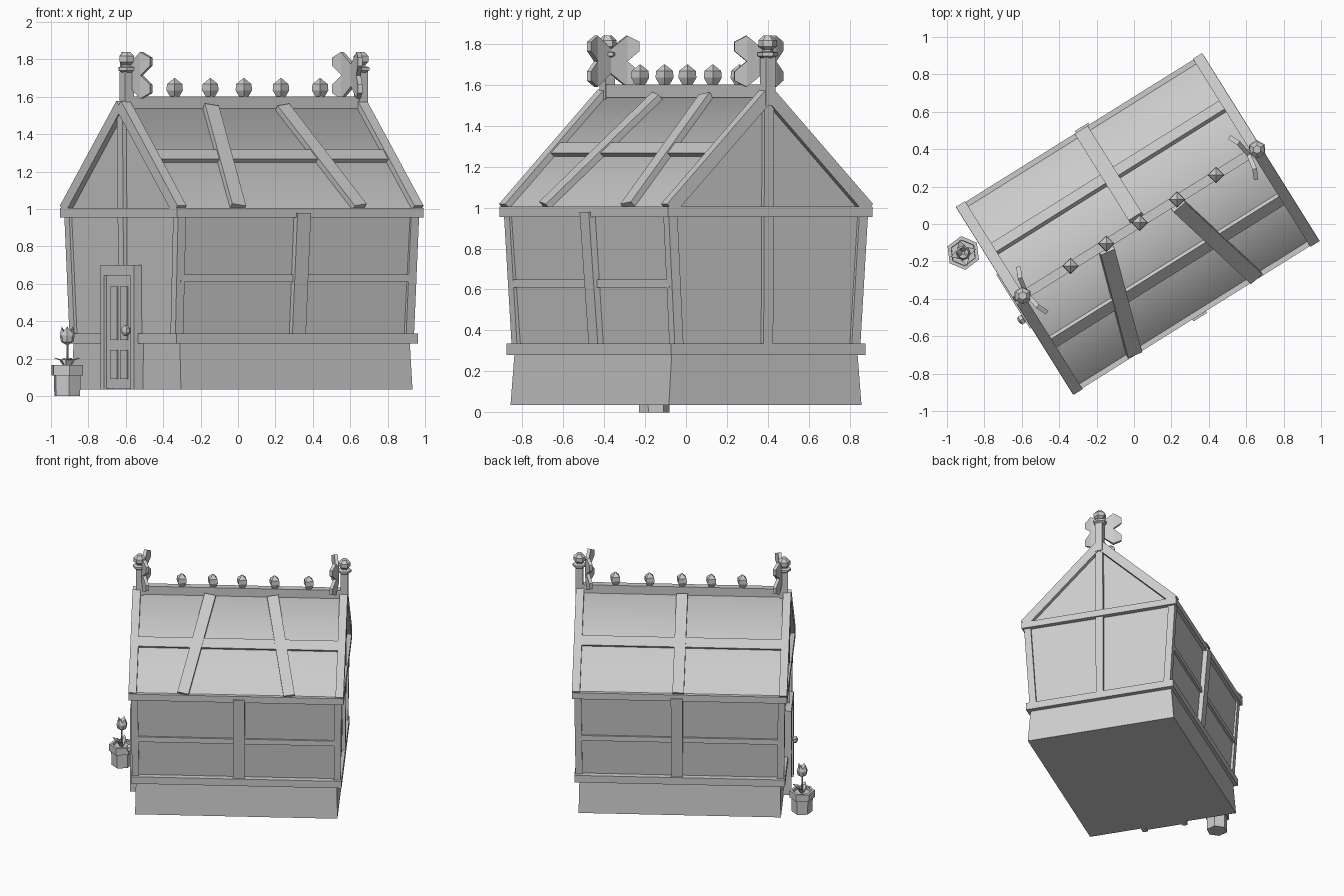
import bpy, bmesh, math
from mathutils import Vector, Matrix

if "Cube" in bpy.data.objects:
    bpy.data.objects.remove(bpy.data.objects["Cube"])

ANG = math.radians(32)
M = Matrix.Translation((0.02, 0, 0)) @ Matrix.Rotation(ANG, 4, 'Z')   # house frame: x along ridge
I = Matrix.Identity(4)


def make(name, verts, faces, mat=M, smooth=()):
    me = bpy.data.meshes.new(name)
    me.from_pydata([tuple(v) for v in verts], [], faces)
    bm = bmesh.new()
    bm.from_mesh(me)
    bmesh.ops.recalc_face_normals(bm, faces=bm.faces)
    bm.to_mesh(me)
    bm.free()
    for i in smooth:
        me.polygons[i].use_smooth = True
    ob = bpy.data.objects.new(name, me)
    ob.matrix_world = mat
    bpy.context.collection.objects.link(ob)
    return ob


BOX = [(0, 3, 2, 1), (4, 5, 6, 7), (0, 1, 5, 4), (1, 2, 6, 5), (2, 3, 7, 6), (3, 0, 4, 7)]
SQ = [(-1, -1), (1, -1), (1, 1), (-1, 1)]


def frustum(name, bottom, top, z0, z1):
    v = [(bottom[0] * x, bottom[1] * y, z0) for x, y in SQ]
    v += [(top[0] * x, top[1] * y, z1) for x, y in SQ]
    return make(name, v, BOX)


def beam(name, p0, p1, side, w, t):
    """Box from p0 to p1, w wide along side, t deep across it."""
    p0, p1, s = Vector(p0), Vector(p1), Vector(side)
    d = (p1 - p0).normalized()
    s = (s - d * s.dot(d)).normalized()
    n = d.cross(s)
    return make(name, [p + s * x * w / 2 + n * y * t / 2 for p in (p0, p1) for x, y in SQ], BOX)


def lathe(name, prof, n, c=(0, 0), rot=0.0, mat=M):
    v = [(c[0] + r * math.cos(rot + math.tau * k / n), c[1] + r * math.sin(rot + math.tau * k / n), z)
         for r, z in prof for k in range(n)]
    f = [(i * n + k, i * n + (k + 1) % n, (i + 1) * n + (k + 1) % n, (i + 1) * n + k)
         for i in range(len(prof) - 1) for k in range(n)]
    f += [tuple(range(n))[::-1], tuple(range((len(prof) - 1) * n, len(prof) * n))]
    return make(name, v, f, mat)


# Stone base, sill and wall plate
frustum("foundation", (.73, .555), (.725, .535), .035, .29)
frustum("sill", (.76, .56), (.76, .56), .28, .335)
frustum("wall_plate", (.777, .588), (.777, .588), .955, 1.005)

# Plaster walls and roof as one shell
v = [(.735 * x, .513 * y, .3) for x, y in SQ] + [(.745 * x, .565 * y, 1.0) for x, y in SQ]
v += [(-.745, 0, 1.555), (.745, 0, 1.555)]
make("walls_and_roof", v, [(4, 5, 9, 8), (6, 7, 8, 9), (0, 1, 5, 4), (2, 3, 7, 6),
                           (1, 2, 6, 9, 5), (3, 0, 4, 8, 7), (0, 3, 2, 1)], smooth=(0, 1))


def roof(u, a):
    """Point on the roof surface at distance a from the ridge (signed)."""
    return Vector((u, a, 1.0 + .555 * (1 - abs(a) / .565)))


X, Y, Z = (1, 0, 0), (0, 1, 0), (0, 0, 1)

# Corner posts, rafters on the gable edges, gable king posts
for su in (-1, 1):
    for sv in (-1, 1):
        beam("corner_post", (su * .727, sv * .508, .3), (su * .735, sv * .55, .98), X, .05, .05)
        beam("gable_rafter", roof(su * .747, sv * .57), roof(su * .747, 0), X, .058, .065)
    beam("king_post", (su * .737, 0, .3), (su * .747, 0, 1.54), Y, .055, .045)

# Long wall framing and purlins
for sv in (-1, 1):
    beam("wall_stud", (.02, sv * .518, .31), (.02, sv * .572, .98), X, .085, .055)
    beam("wall_rail", (-.73, sv * .533, .63), (.73, sv * .533, .63), Z, .04, .04)
    beam("purlin", roof(-.74, sv * .285), roof(.74, sv * .285), (0, sv, -.98), .075, .05)

# Roof braces: two leaning ones in front, one straight behind
for u0, u1, sv in ((-.215, -.383, -1), (.236, .383, -1), (.01, .01, 1)):
    beam("roof_brace", roof(u1, sv * .565), roof(u0, sv * .02), X, .082, .065)

# Ridge beam and the buds standing on it
beam("ridge_beam", (-.745, 0, 1.57), (.75, 0, 1.57), Y, .05, .065)
for u in (-.423, -.198, .013, .247, .494):
    lathe("ridge_bud", [(.012, 1.585), (.03, 1.61), (.044, 1.635), (.041, 1.668), (.002, 1.70)],
          4, (u, 0), -ANG)

# Ridge end posts with turned finials and curved cross crests
for u, cu in ((-.725, -.69), (.752, .712)):
    beam("finial_post", (u, 0, 1.5), (u, 0, 1.735), X, .055, .055)
    lathe("finial", [(.03, 1.73), (.05, 1.742), (.05, 1.758), (.026, 1.764), (.026, 1.772),
                     (.045, 1.787), (.045, 1.817), (.022, 1.84)], 6, (u, 0))
    bm = bmesh.new()
    quads = ([(0, 0), (.085, 0), (.085, .125), (0, .06)],
             [(.085, 0), (.14, .05), (.14, .095), (.085, .125)])
    for sy in (-1, 1):
        for sz in (-1, 1):
            for q in quads:
                pts = [bm.verts.new((cu - math.copysign(2.0, cu) * y * y, sy * y, 1.715 + sz * z)) for y, z in q]
                bm.faces.new(pts if sy * sz > 0 else pts[::-1])
    bmesh.ops.remove_doubles(bm, verts=bm.verts, dist=1e-4)
    bmesh.ops.solidify(bm, geom=bm.faces[:], thickness=.024)
    bmesh.ops.recalc_face_normals(bm, faces=bm.faces)
    me = bpy.data.meshes.new("ridge_crest")
    bm.to_mesh(me)
    bm.free()
    ob = bpy.data.objects.new("ridge_crest", me)
    ob.matrix_world = M
    bpy.context.collection.objects.link(ob)

# Door with frame, raised panels and knob
for sv in (-1, 1):
    beam("door_jamb", (-.755, sv * .152, .035), (-.755, sv * .152, .70), Y, .036, .06)
    beam("door_panel_top", (-.768, sv * .05, .30), (-.768, sv * .05, .585), Y, .07, .02)
    beam("door_panel_bottom", (-.768, sv * .05, .09), (-.768, sv * .05, .245), Y, .07, .02)
beam("door_header", (-.755, -.17, .673), (-.755, .17, .673), Z, .055, .06)
beam("door", (-.745, 0, .04), (-.745, 0, .65), Y, .28, .05)
knob = lathe("door_knob", [(.012, 0), (.012, .015), (.028, .022), (.028, .042), (.01, .052)], 6)
knob.matrix_world = M @ Matrix.Translation((-.765, -.105, .35)) @ Matrix.Rotation(-math.pi / 2, 4, 'Y')

# Flower pot with soil recess
P = Matrix.Translation((-.913, -.155, 0))
lathe("flower_pot", [(.075, 0), (.077, .11), (.091, .11), (.091, .165), (.07, .165), (.068, .145)],
      6, rot=math.radians(37), mat=P)

# Stem, leaves and tulip head
lathe("flower_stem", [(.007, .14), (.006, .29)], 5, mat=P)
for k in range(4):
    lf = [(.005, -.01, .145), (.005, .01, .145), (.035, .02, .195), (.035, -.02, .195), (.07, 0, .205)]
    leaf = make("flower_leaf", lf, [(0, 1, 2, 3), (3, 2, 4)], P @ Matrix.Rotation(math.tau * k / 4 + .3, 4, 'Z'))
    leaf.modifiers.new("thickness", 'SOLIDIFY').thickness = .004
head = lathe("flower_head", [(.008, .275), (.033, .29), (.04, .325), (.03, .345), (.008, .335)], 8, mat=P)
for k in range(0, 8, 2):
    head.data.vertices[24 + k].co.z = .372
